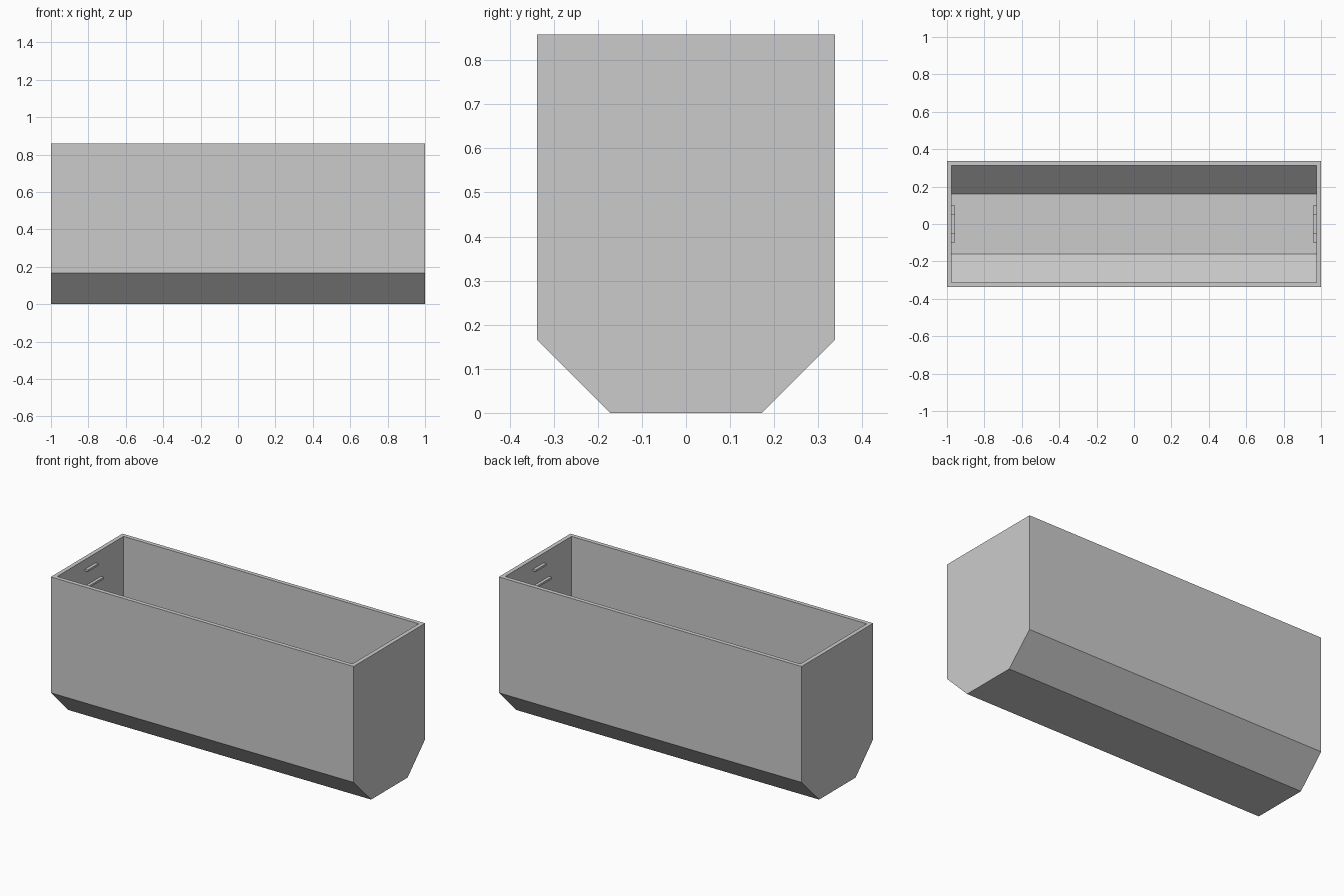
import bpy, bmesh

cube = bpy.data.objects.get("Cube")
if cube:
    bpy.data.objects.remove(cube, do_unlink=True)

grey = bpy.data.materials.new("plain grey")
grey.use_nodes = True
colour = (0.6, 0.6, 0.6, 1)
grey.diffuse_color = colour
grey.node_tree.nodes["Principled BSDF"].inputs["Base Color"].default_value = colour

HALF_X, HALF_Y, HEIGHT = 1.0, 0.338, 0.858
FLOOR_Y, KNEE_Z, WALL = 0.172, 0.166, 0.025


def finish(bm, name):
    bmesh.ops.recalc_face_normals(bm, faces=bm.faces)
    mesh = bpy.data.meshes.new(name)
    bm.to_mesh(mesh)
    bm.free()
    mesh.materials.append(grey)
    obj = bpy.data.objects.new(name, mesh)
    bpy.context.collection.objects.link(obj)
    return obj


def section(bm, x, wall):
    """Chamfered cross-section, moved inwards by the wall thickness."""
    slant = wall * 0.414
    half = [(HALF_Y - wall, HEIGHT), (HALF_Y - wall, KNEE_Z + slant),
            (FLOOR_Y - slant, wall)]
    points = half + [(-y, z) for y, z in reversed(half)]
    return [bm.verts.new((x, y, z)) for y, z in points]


# Open trough: an outer and an inner shell joined by a flat rim
bm = bmesh.new()
rims = []
for wall in (0, WALL):
    left = section(bm, HALF_X - wall, wall)
    right = section(bm, wall - HALF_X, wall)
    bm.faces.new(left)
    bm.faces.new(right)
    for i in range(len(left) - 1):
        bm.faces.new((left[i], left[i + 1], right[i + 1], right[i]))
    rims.append([left[0], left[-1], right[-1], right[0]])
outer, inner = rims
for i in range(4):
    j = (i + 1) % 4
    bm.faces.new((outer[i], outer[j], inner[j], inner[i]))
finish(bm, "trough")

# Small level ribs on the inside of both end walls
for side, sign in (("left", 1), ("right", -1)):
    for level, half_width, z in (("upper", 0.05, 0.795), ("lower", 0.1, 0.695)):
        bm = bmesh.new()
        bmesh.ops.create_cube(bm, size=1)
        bmesh.ops.scale(bm, vec=(0.02, 2 * half_width, 0.012), verts=bm.verts)
        rib = finish(bm, f"{side}_{level}_rib")
        rib.location = (sign * (HALF_X - WALL - 0.008), 0, z)
